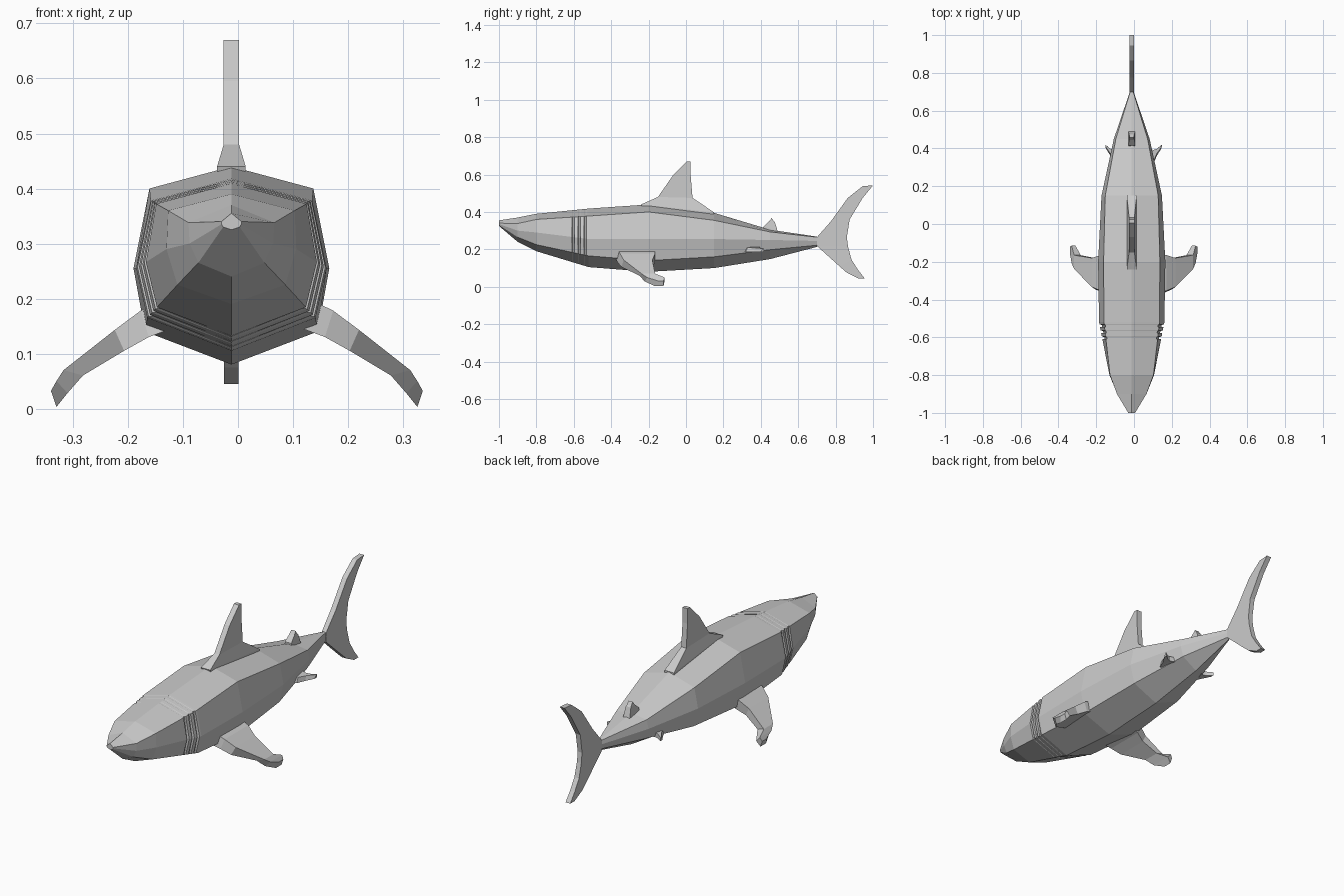
import bpy, bmesh
from mathutils import Vector

CX = -0.012  # body centreline


def loft(name, rings):
    """Skin a list of equal-length vertex rings and cap both ends."""
    bm = bmesh.new()
    vr = [[bm.verts.new(p) for p in r] for r in rings]
    n = len(rings[0])
    for a, b in zip(vr, vr[1:]):
        for i in range(n):
            j = (i + 1) % n
            bm.faces.new((a[i], a[j], b[j], b[i]))
    bm.faces.new(vr[0])
    bm.faces.new(vr[-1])
    bmesh.ops.recalc_face_normals(bm, faces=bm.faces)
    me = bpy.data.meshes.new(name)
    bm.to_mesh(me)
    bm.free()
    ob = bpy.data.objects.new(name, me)
    bpy.context.collection.objects.link(ob)
    return ob


def upright_fin(name, stations):
    """Stations: leading y, z, trailing y, z, half width."""
    return loft(name, [[(CX - h, y0, z0), (CX + h, y0, z0), (CX + h, y1, z1), (CX - h, y1, z1)]
                       for y0, z0, y1, z1, h in stations])


def side_fin(name, stations, centre):
    """Stations: upper x, z, lower x, z, leading y, trailing y; built on both sides."""
    for side, s in (("left", -1), ("right", 1)):
        loft(f"{side}_{name}", [[(centre + s * xu, y0 + 0.012, zu), (centre + s * xu, y1, zu),
                                 (centre + s * xl, y1, zl), (centre + s * xl, y0, zl)]
                                for xu, zu, xl, zl, y0, y1 in stations])


# Body sections: y, top z, upper x/z, middle x/z, lower x/z, bottom z
body = [
    (-1.00, .355, .018, .340, .018, .335, .015, .330, .325),
    (-0.90, .370, .078, .338, .076, .300, .060, .265, .240),
    (-0.80, .390, .115, .360, .118, .290, .098, .225, .190),
    (-0.52, .418, .147, .378, .173, .255, .153, .165, .105),
    (-0.20, .440, .149, .400, .178, .255, .157, .140, .080),
    (0.15, .395, .140, .355, .160, .255, .136, .160, .100),
    (0.45, .305, .084, .293, .095, .250, .080, .198, .148),
    (0.70, .268, .008, .265, .010, .245, .008, .222, .213),
]

# Gill slits: three inset loops between the head and chest sections
a, b = body[2], body[3]
gills = []
for gy in (-0.61, -0.578, -0.546):
    for dy, inset in ((0, 0), (.002, .012), (.012, .012), (.014, 0)):
        t = (gy + dy - a[0]) / (b[0] - a[0])
        row = [p + (q - p) * t for p, q in zip(a, b)]
        row[2] -= inset * .5
        row[4] -= inset
        row[6] -= inset * .5
        gills.append(row)
sections = body[:3] + gills + body[3:]


def body_ring(r):
    y, top, ux, uz, mx, mz, lx, lz, bot = r
    return [(CX, y, top), (CX + ux, y, uz), (CX + mx, y, mz), (CX + lx, y, lz),
            (CX, y, bot), (CX - lx, y, lz), (CX - mx, y, mz), (CX - ux, y, uz)]


loft("body", [body_ring(r) for r in sections])

# Fins along the back
upright_fin("dorsal_fin", [
    (-.22, .38, .15, .35, .026), (-.24, .44, .15, .398, .026), (-.15, .48, .035, .475, .014),
    (-.07, .595, .025, .595, .014), (.005, .67, .025, .67, .014)])
upright_fin("rear_dorsal_fin", [
    (.41, .27, .495, .25, .018), (.415, .322, .49, .298, .018),
    (.445, .35, .475, .345, .014), (.458, .367, .468, .352, .012)])

# Tail fin, upper tip to lower tip
upright_fin("tail_fin", [
    (.945, .538, 1.0, .542, .013), (.865, .475, .945, .475, .013), (.775, .35, .875, .36, .013),
    (.70, .265, .86, .265, .012), (.70, .218, .866, .215, .012), (.82, .11, .885, .145, .013),
    (.86, .075, .92, .09, .013), (.92, .045, .955, .045, .013)])

# Paired side fins
side_fin("pectoral_fin", [
    (.13, .20, .12, .145, -.375, -.165), (.175, .178, .16, .13, -.365, -.165),
    (.222, .143, .205, .105, -.345, -.18), (.315, .07, .28, .06, -.25, -.165),
    (.328, .05, .308, .028, -.22, -.115), (.338, .032, .328, .003, -.165, -.12)], -.002)
side_fin("pelvic_fin", [
    (.07, .215, .07, .19, .30, .40), (.105, .21, .105, .185, .318, .392),
    (.122, .207, .122, .185, .36, .398), (.15, .205, .147, .187, .40, .418)], CX + .01)
